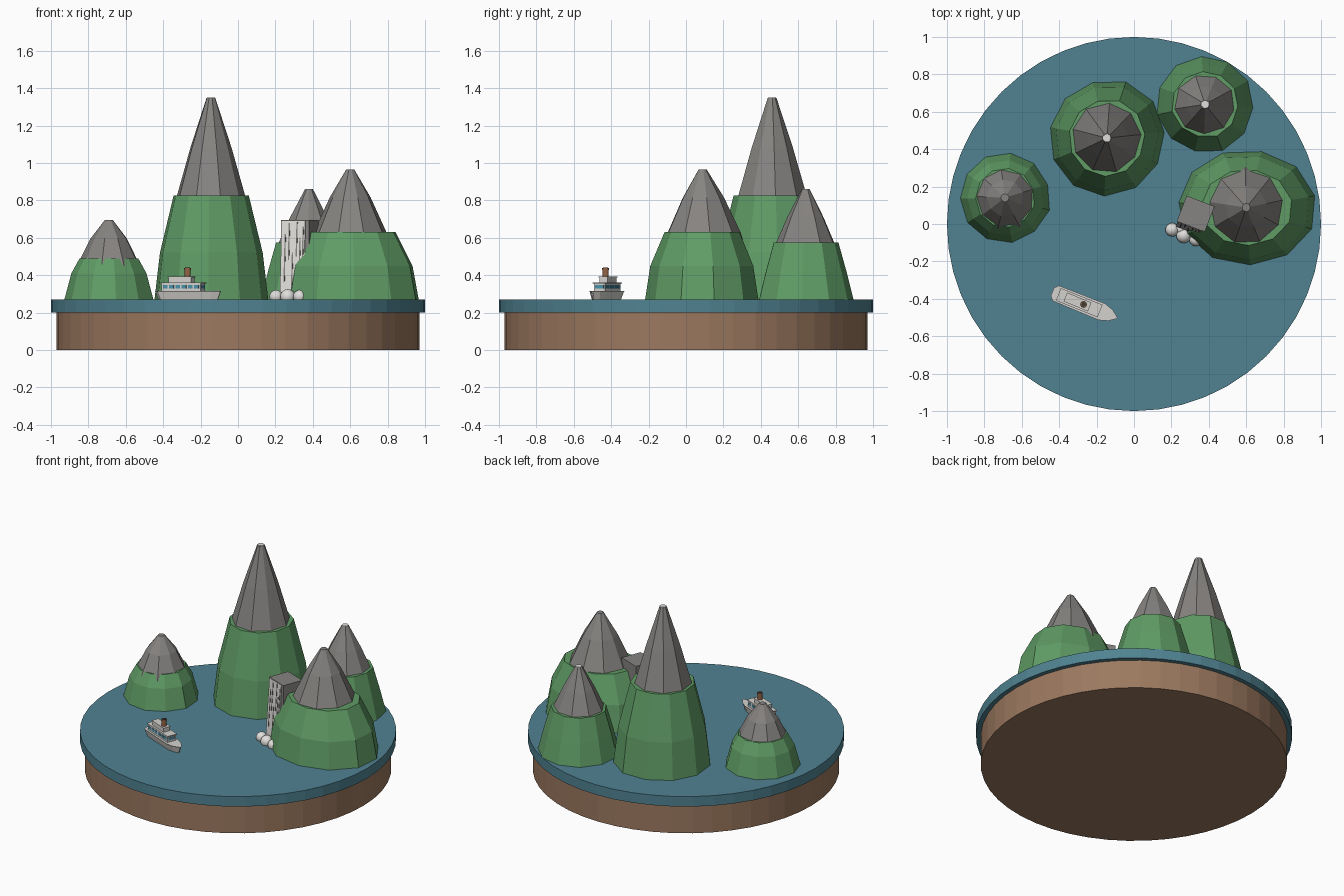
import bpy, bmesh, math, random
from mathutils import Matrix, Vector

cube = bpy.data.objects.get("Cube")
if cube:
    bpy.data.objects.remove(cube)
random.seed(7)


def material(name, r, g, b):
    m = bpy.data.materials.new(name)
    m.use_nodes = True
    m.diffuse_color = (r, g, b, 1)
    m.node_tree.nodes["Principled BSDF"].inputs["Base Color"].default_value = (r, g, b, 1)
    return m


WATER = material("sea blue", .08, .225, .285)
SOIL = material("soil brown", .33, .19, .115)
GRASS = material("grass green", .115, .33, .13)
ROCK = material("rock grey", .24, .23, .22)
FOAM = material("foam white", .75, .74, .72)
HULL = material("ship white", .66, .65, .62)
GLASS = material("window blue", .07, .28, .4)
FUNNEL = material("funnel brown", .3, .13, .06)
DARK = material("dark trim", .05, .045, .04)


def finish(name, bm, mat, matrix=None):
    bmesh.ops.recalc_face_normals(bm, faces=bm.faces)
    mesh = bpy.data.meshes.new(name)
    bm.to_mesh(mesh)
    bm.free()
    mesh.materials.append(mat)
    obj = bpy.data.objects.new(name, mesh)
    bpy.context.collection.objects.link(obj)
    if matrix:
        obj.matrix_world = matrix
    return obj


def loft(name, rings, mat, matrix=None):
    """Skin a stack of equal-length point loops and cap both ends."""
    bm = bmesh.new()
    loops = [[bm.verts.new(p) for p in ring] for ring in rings]
    for low, high in zip(loops, loops[1:]):
        for i in range(len(low)):
            j = (i + 1) % len(low)
            bm.faces.new((low[i], low[j], high[j], high[i]))
    bm.faces.new(loops[0][::-1])
    bm.faces.new(loops[-1])
    return finish(name, bm, mat, matrix)


def lathe(name, profile, sides, mat, center=(0, 0), scale=(1, 1), rough=0, turn=0):
    """Stack rings of (radius, height), with optional uneven sides."""
    spokes = [(turn + math.tau * i / sides, 1 + random.uniform(-rough, rough))
              for i in range(sides)]
    rings = [[(center[0] + r * k * scale[0] * math.cos(a),
               center[1] + r * k * scale[1] * math.sin(a), z)
              for a, k in spokes] for r, z in profile]
    return loft(name, rings, mat)


def box(name, size, center, mat, matrix):
    bm = bmesh.new()
    bmesh.ops.create_cube(bm, size=1, matrix=Matrix.Translation(center) @ Matrix.Diagonal((*size, 1)))
    return finish(name, bm, mat, matrix)


def placed(x, y, z, degrees):
    return Matrix.Translation((x, y, z)) @ Matrix.Rotation(math.radians(degrees), 4, 'Z')


# Round base with a slightly wider disc of water
SEA = .27
lathe("earth_base", [(.97, 0), (.97, .2)], 48, SOIL)
lathe("water_disc", [(1, .2), (1, SEA)], 48, WATER)


# Mountains: grassy skirt, stepped-in rocky cone, blunt summit
def mountain(name, center, scale, skirt, cone, snowy, turn):
    lathe(name + "_grass", skirt, 11, GRASS, center, scale, .02, turn)
    lathe(name + "_rock", cone, 9, ROCK, center, (1, 1), .03, turn)
    top = cone[-1][1]
    if snowy:
        lathe(name + "_summit", [(.024, top - .015), (.021, top + .003)], 9, FOAM, center)


mountain("tall_peak", (-.145, .46), (1, 1),
         [(.31, SEA), (.28, .52), (.205, .825)],
         [(.195, .78), (.185, .825), (.112, 1.08), (.024, 1.347)], True, .1)
mountain("left_peak", (-.69, .14), (1, 1),
         [(.243, SEA), (.205, .41), (.16, .49)],
         [(.17, .45), (.153, .49), (.1, .595), (.022, .695)], False, .3)
mountain("back_peak", (.38, .64), (1, 1),
         [(.26, SEA), (.222, .42), (.178, .575)],
         [(.17, .54), (.16, .575), (.1, .71), (.023, .857)], True, .5)
mountain("right_peak", (.6, .088), (1.19, 1),
         [(.31, SEA), (.282, .45), (.205, .63)],
         [(.21, .59), (.198, .63), (.112, .815), (.022, .965)], False, .2)

# Cliff block with a waterfall that leans outward toward its foot
CLIFF = placed(.33, .055, 0, -21)
box("cliff", (.16, .145, .43), (0, 0, .48), ROCK, CLIFF)


def fall_strip(name, x0, x1, z0, z1, lift, mat):
    """Thin strip lying on the sloping front of the fall."""
    def row(z):
        y = -.074 - .03 * (.69 - z) / .42 - lift
        return [(x0, y, z), (x1, y, z), (x1, y + .007, z), (x0, y + .007, z)]
    return loft(name, [row(z0), row(z1)], mat, CLIFF)


fall_strip("waterfall", -.075, .06, SEA, .69, 0, FOAM)
for i, (x, low, high) in enumerate([(-.052, .36, .62), (-.03, .48, .68), (-.008, .32, .52),
                                    (.014, .5, .685), (.033, .34, .6), (.05, .42, .66)]):
    fall_strip(f"fall_gap_{i}", x - .0035, x + .0035, low, high, .002, ROCK)

# Foam balls at the foot of the fall
for i, (x, y, r) in enumerate([(-.087, -.125, .036), (-.018, -.132, .04), (.05, -.128, .036),
                               (-.045, -.105, .03), (.018, -.105, .03)]):
    bm = bmesh.new()
    bmesh.ops.create_icosphere(bm, subdivisions=3, radius=r)
    foam = finish(f"foam_{i}", bm, FOAM, CLIFF @ Matrix.Translation((x, y, SEA + .015)))
    for face in foam.data.polygons:
        face.use_smooth = True

# Ship, built along its own x axis with the bow at +x
SHIP = placed(-.265, -.432, SEA, -22)
outline = [(-.185, .022), (-.165, .042), (.1, .045), (.15, .03), (.188, .004)]
outline += [(x, -y) for x, y in reversed(outline)]


def deck(z, along, across):
    return [(x * along, y * across, z) for x, y in outline]


loft("hull", [deck(0, .9, .75), deck(.04, .98, 1), deck(.046, 1, 1.06)], HULL, SHIP)
box("lower_cabin", (.225, .064, .042), (-.03, 0, .066), HULL, SHIP)
box("lower_roof", (.24, .072, .006), (-.03, 0, .089), HULL, SHIP)
box("upper_cabin", (.13, .045, .03), (-.04, 0, .106), HULL, SHIP)
box("upper_roof", (.14, .051, .005), (-.04, 0, .121), HULL, SHIP)
for side, label in ((-1, "right"), (1, "left")):
    for i in range(6):
        box(f"{label}_window_{i}", (.026, .003, .02), (-.12 + i * .036, side * .0325, .068), GLASS, SHIP)
box("bridge_window", (.003, .05, .018), (.083, 0, .068), GLASS, SHIP)
lathe("funnel", [(.017, .12), (.017, .158)], 16, FUNNEL).matrix_world = SHIP @ Matrix.Translation((-.005, 0, 0))
lathe("funnel_cap", [(.018, .158), (.018, .168)], 16, FUNNEL).matrix_world = SHIP @ Matrix.Translation((-.005, 0, 0))
lathe("funnel_mouth", [(.013, .167), (.013, .17)], 16, DARK).matrix_world = SHIP @ Matrix.Translation((-.005, 0, 0))
